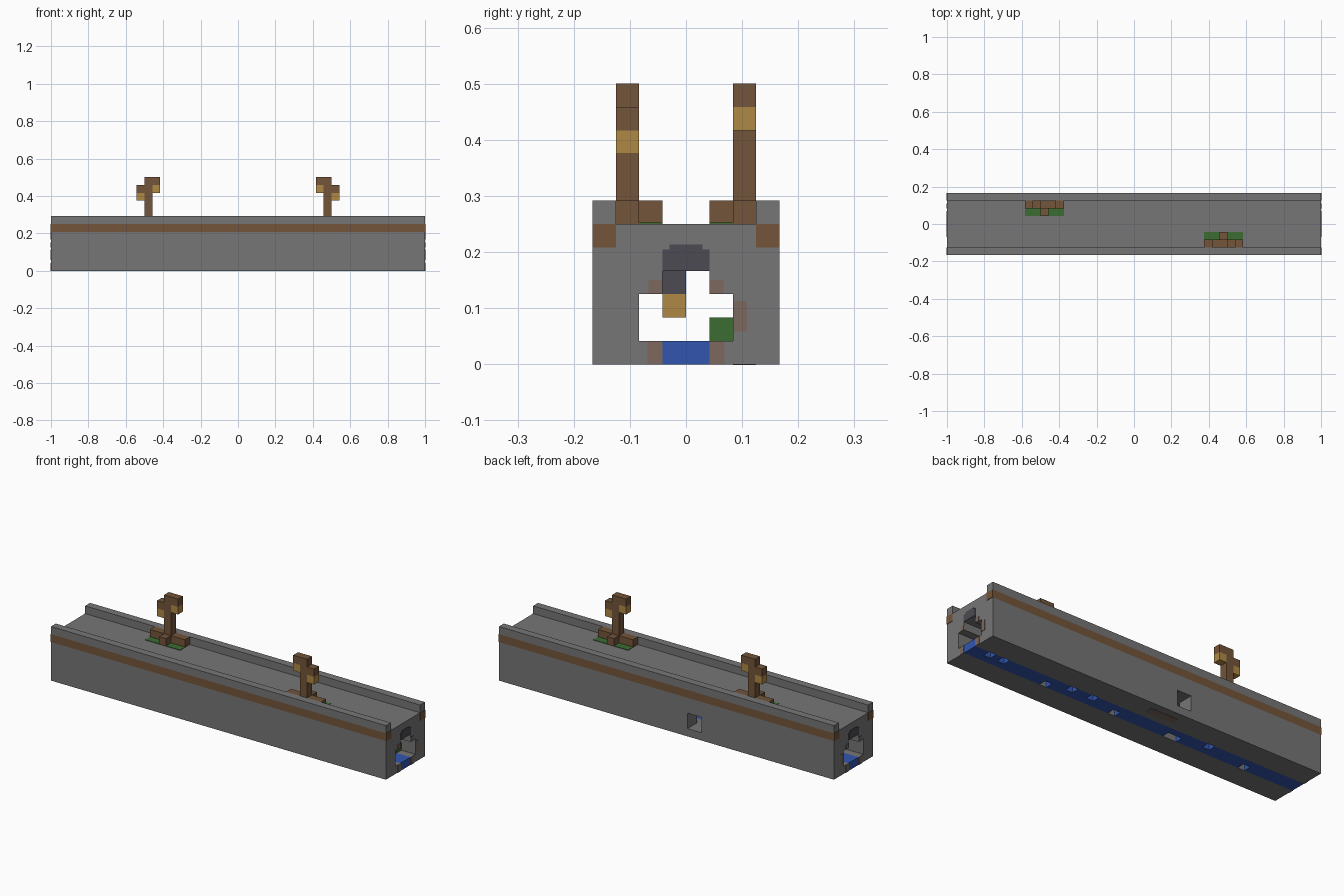
import bpy, bmesh
from mathutils import Vector

cube = bpy.data.objects.get("Cube")
if cube:
    bpy.data.objects.remove(cube, do_unlink=True)

U = 1 / 24      # block size
T = 0.06        # paint plate thickness, in blocks


def material(name, rgb):
    m = bpy.data.materials.new(name)
    m.use_nodes = True
    m.diffuse_color = (*rgb, 1)
    m.node_tree.nodes["Principled BSDF"].inputs["Base Color"].default_value = (*rgb, 1)
    return m


STONE = material("stone grey", (0.18, 0.18, 0.18))
WOOD = material("wood brown", (0.17, 0.09, 0.042))
GOLD = material("lamp gold", (0.43, 0.25, 0.06))
WATER = material("water blue", (0.032, 0.091, 0.43))
MOSS = material("moss green", (0.045, 0.15, 0.032))
DARK = material("dark iron", (0.07, 0.07, 0.085))
STAIN = material("stain brown", (0.2, 0.14, 0.11))


def finish(name, bm, *mats):
    bmesh.ops.recalc_face_normals(bm, faces=bm.faces)
    mesh = bpy.data.meshes.new(name)
    bm.to_mesh(mesh)
    bm.free()
    for m in mats:
        mesh.materials.append(m)
    obj = bpy.data.objects.new(name, mesh)
    bpy.context.collection.objects.link(obj)
    return obj


def box(name, mat, x, y, z, turn=1):
    """Box from ranges in blocks; turn=-1 rotates it half a turn about z."""
    bm = bmesh.new()
    bmesh.ops.create_cube(bm, size=1)
    for v in bm.verts:
        p = [r[0] if c < 0 else r[1] for c, r in zip(v.co, (x, y, z))]
        v.co = Vector((p[0] * turn, p[1] * turn, p[2])) * U
    return finish(name, bm, mat)


# Stone body: mirrored cross-section with parapets, deck, tunnel and water slot
half = [(3, 6), (3, 7), (4, 7), (4, 6), (4, 5), (4, 0), (1, 0),
        (1, 1), (2, 1), (2, 3), (1, 3), (1, 4)]
profile = half + [(-y, z) for y, z in reversed(half)]
bm = bmesh.new()
end = bm.faces.new([bm.verts.new((-1, y * U, z * U)) for y, z in profile])
extruded = bmesh.ops.extrude_face_region(bm, geom=[end], use_keep_orig=True)
for v in extruded["geom"]:
    if isinstance(v, bmesh.types.BMVert):
        v.co.x = 1
# Brown stripe along both outer sides
for f in bm.faces:
    c = f.calc_center_median()
    if abs(c.y) > 3.9 * U and 5 * U < c.z < 6 * U:
        f.material_index = 1
body = finish("bridge_body", bm, STONE, WOOD)

# Square window through the back wall
cutter = box("window_cutter", STONE, (-5, -3), (1.5, 5), (1.001, 2.999))
cut = body.modifiers.new("window", 'BOOLEAN')
cut.operation = 'DIFFERENCE'
cut.solver = 'EXACT'
cut.object = cutter
bpy.context.view_layer.objects.active = body
bpy.ops.object.modifier_apply(modifier=cut.name)
bpy.data.objects.remove(cutter, do_unlink=True)

# Painted plates on both ends
for side in (-1, 1):
    face = (24, 24 + T)
    box("end_arch", DARK, face, (-1, 1), (4, 4.9), side)
    box("end_arch_top", DARK, face, (-0.7, 0.7), (4.9, 5.12), side)
    for s in (-1, 1):
        box("end_stripe", WOOD, face, sorted((3 * s, 4 * s)), (5, 6), side)
        box("end_stain_low", STAIN, face, sorted((s, 1.65 * s)), (0, 1), side)
        box("end_stain_high", STAIN, face, sorted((s, 1.6 * s)), (3, 3.6), side)
    box("end_stain_side", STAIN, face, sorted((2 * side, 2.6 * side)), (1.4, 2.7), side)
box("underside_stain", STAIN, (-4, 0), (2, 3), (-0.03, 0.03))

# Water strip with gaps, one row on each side of the middle
for y, gaps in (((0, 1), [(2, 3), (4, 5), (14, 15), (17, 18), (34, 35)]),
                ((-1, 0), [(11, 12), (21, 22), (29, 31), (40, 41)])):
    start = 0
    for a, b in gaps + [(48, 48)]:
        box("water", WATER, (24 - a, 24 - start), y, (0, 1))
        start = b

# Tunnel fittings
for x in (20, 7, -21):
    box("tunnel_moss", MOSS, (x, x + 2), (1, 2), (1, 2))
for x in (11, -12):
    box("lantern_hanger", DARK, (x, x + 1), (-1, 0), (3, 4))
    box("lantern", GOLD, (x, x + 1), (-1, 0), (2, 3))

# Lamp posts on the deck, the second turned half way round
for turn in (1, -1):
    row = (2, 3)
    box("lamp_post", WOOD, (-12, -11), row, (6, 12), turn)
    box("lamp_high_arm", WOOD, (-11, -10), row, (11, 12), turn)
    box("lamp_high_light", GOLD, (-11, -10), row, (10, 11), turn)
    box("lamp_low_arm", WOOD, (-13, -12), row, (10, 11), turn)
    box("lamp_low_light", GOLD, (-13, -12), row, (9, 10), turn)
    box("lamp_base_left", WOOD, (-14, -12), row, (6, 7), turn)
    box("lamp_base_right", WOOD, (-11, -9), row, (6, 7), turn)
    box("lamp_base_step", WOOD, (-12, -11), (1, 2), (6, 7), turn)
    box("deck_moss", MOSS, (-14, -9), (1, 2), (6, 6 + T), turn)
